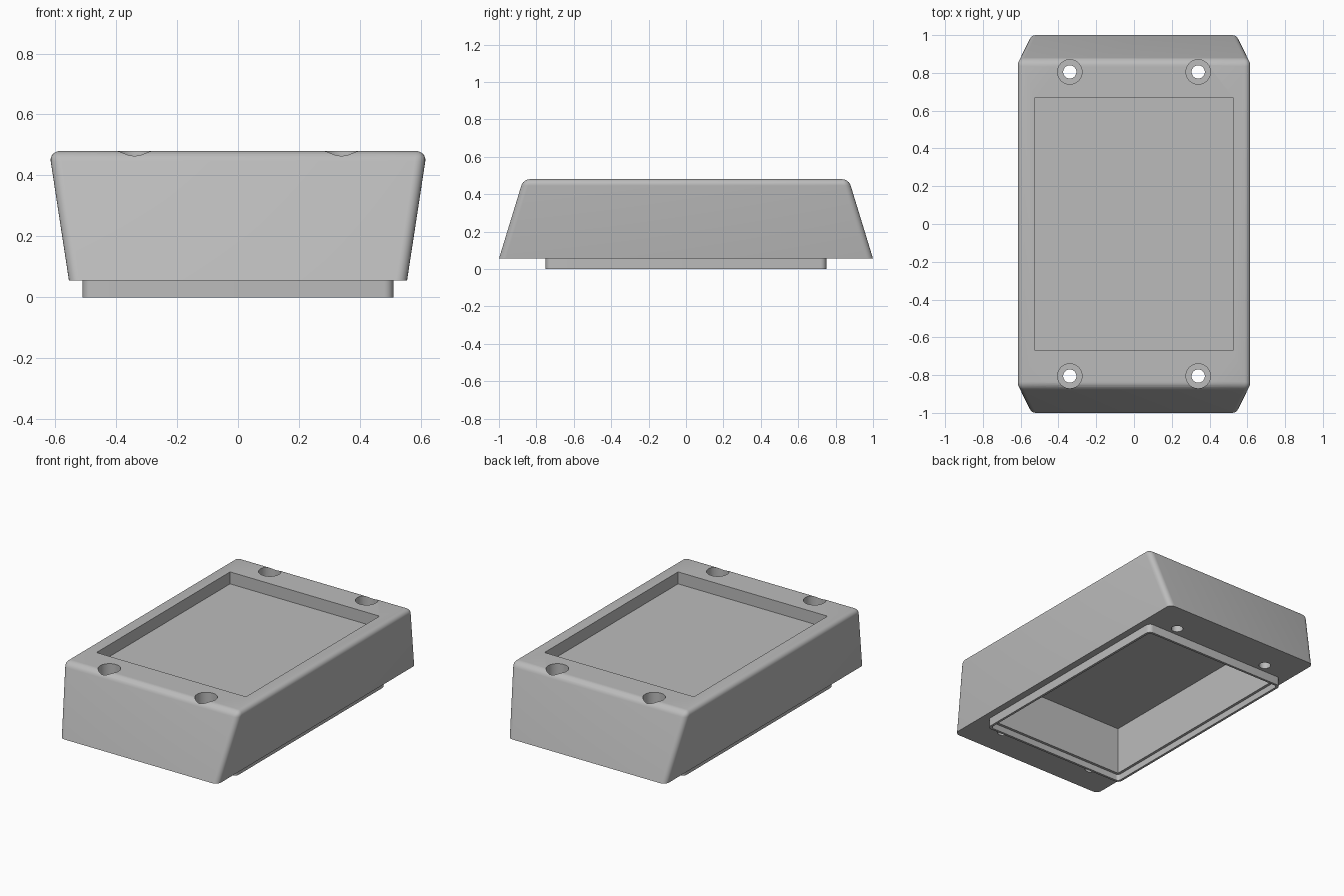
import bpy
import bmesh
import math

old = bpy.data.objects.get("Cube")
if old:
    bpy.data.objects.remove(old)

grey = bpy.data.materials.new("plain grey")
grey.use_nodes = True
colour = (0.5, 0.5, 0.5, 1)
grey.diffuse_color = colour
grey.node_tree.nodes["Principled BSDF"].inputs["Base Color"].default_value = colour


def block(name, bottom, top, z0, z1, round_verticals=0, round_top=False):
    """Tapered box from half sizes at its bottom and top, with rounded edges."""
    bm = bmesh.new()
    bmesh.ops.create_cube(bm, size=2)
    for v in bm.verts:
        upper = v.co.z > 0
        hx, hy = top if upper else bottom
        v.co = (v.co.x * hx, v.co.y * hy, z1 if upper else z0)
    if round_verticals:
        def wanted(e):
            a, b = (v.co.z for v in e.verts)
            return abs(a - b) > 1e-4 or (round_top and min(a, b) > z1 - 1e-4)
        edges = [e for e in bm.edges if wanted(e)]
        bmesh.ops.bevel(bm, geom=edges, offset=round_verticals, segments=6,
                        profile=0.5, affect='EDGES')
    return finish(bm, name)


def cylinder(name, radius, x, y, z0, z1):
    bm = bmesh.new()
    bmesh.ops.create_cone(bm, cap_ends=True, segments=40, radius1=radius,
                          radius2=radius, depth=z1 - z0)
    bmesh.ops.translate(bm, verts=bm.verts, vec=(x, y, (z0 + z1) / 2))
    return finish(bm, name)


def finish(bm, name):
    mesh = bpy.data.meshes.new(name)
    bm.to_mesh(mesh)
    bm.free()
    mesh.materials.append(grey)
    obj = bpy.data.objects.new(name, mesh)
    bpy.context.collection.objects.link(obj)
    return obj


def combine(target, tool, operation):
    mod = target.modifiers.new(operation.lower(), 'BOOLEAN')
    mod.object = tool
    mod.operation = operation
    mod.solver = 'EXACT'
    bpy.context.view_layer.objects.active = target
    bpy.ops.object.modifier_apply(modifier=mod.name)
    bpy.data.objects.remove(tool)


BASE, TOP = 0.055, 0.48

# Tapered shell with soft upper edges and a sharp lower rim
housing = block("housing", (0.555, 1.0), (0.62, 0.87), BASE, TOP, 0.035, True)

# Locating lip under the shell
lip = (0.51, 0.75)
combine(housing, block("lip", lip, lip, 0, BASE + 0.05, 0.03), 'UNION')

# Stepped cavity underneath: shallow ledge, then deep pocket
ledge = (0.495, 0.735)
pocket = (0.478, 0.718)
combine(housing, block("ledge_cutter", ledge, ledge, -0.1, 0.04, 0.02), 'DIFFERENCE')
combine(housing, block("pocket_cutter", pocket, pocket, -0.1, 0.345), 'DIFFERENCE')

# Panel recess on top
panel = (0.525, 0.67)
combine(housing, block("panel_cutter", panel, panel, 0.404, 0.6), 'DIFFERENCE')

# Counterbored screw holes at the four corners
for x in (-0.34, 0.34):
    for y in (-0.805, 0.805):
        combine(housing, cylinder("counterbore", 0.065, x, y, 0.28, 0.6), 'DIFFERENCE')
        combine(housing, cylinder("screw_hole", 0.035, x, y, -0.1, 0.6), 'DIFFERENCE')

bpy.ops.object.select_all(action='DESELECT')
housing.select_set(True)
bpy.context.view_layer.objects.active = housing
bpy.ops.object.shade_smooth_by_angle(angle=math.radians(30))
